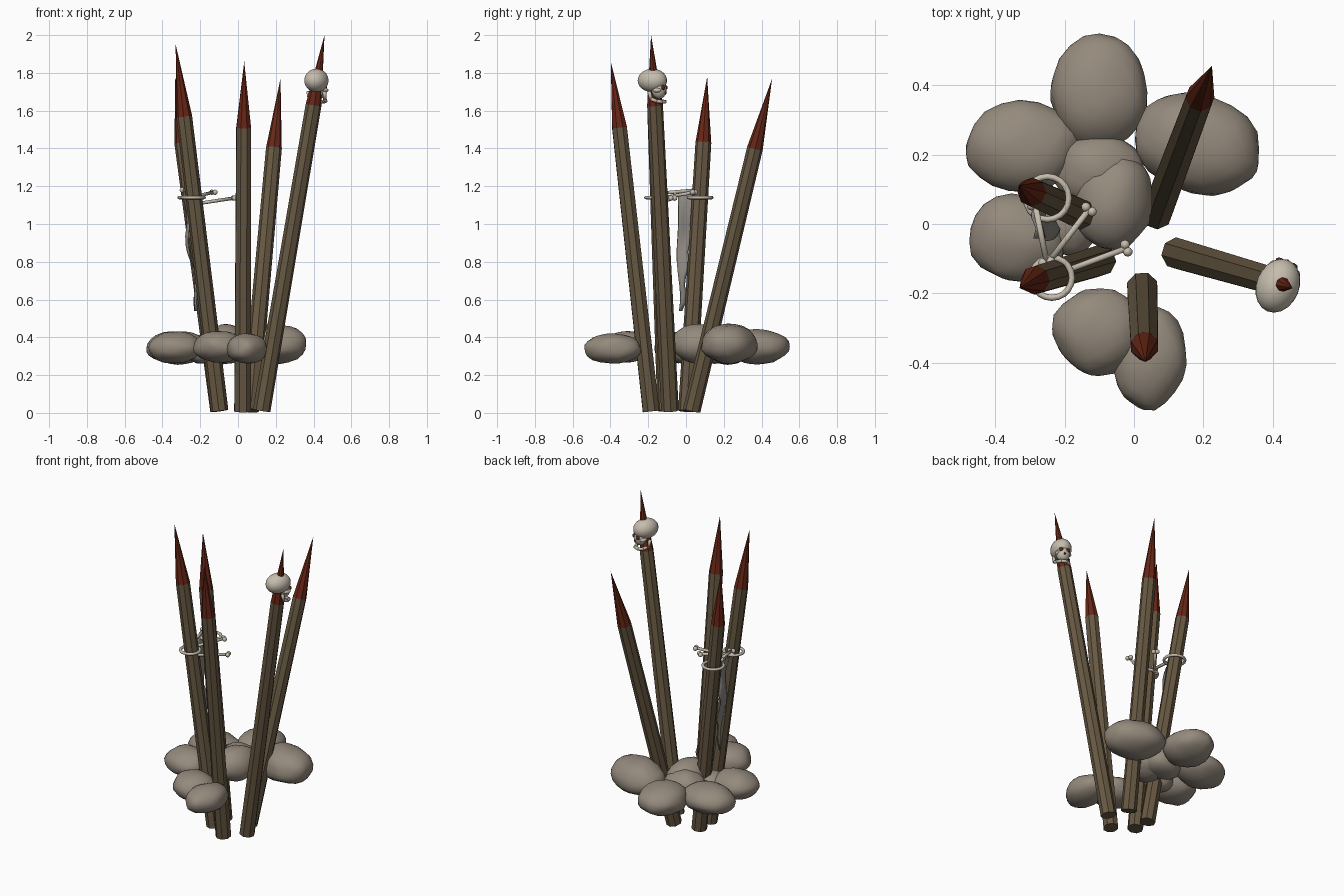
import bpy, bmesh, math
from mathutils import Vector, Matrix, noise

if "Cube" in bpy.data.objects:
    bpy.data.objects.remove(bpy.data.objects["Cube"])


def mat(name, rgb):
    m = bpy.data.materials.new(name)
    m.diffuse_color = (*rgb, 1)
    m.use_nodes = True
    m.node_tree.nodes["Principled BSDF"].inputs["Base Color"].default_value = m.diffuse_color
    return m


WOOD = mat("wood", (0.135, 0.098, 0.055))
BLOOD = mat("dark red tip", (0.14, 0.02, 0.008))
STONE = mat("stone", (0.30, 0.255, 0.205))
BONE = mat("bone", (0.56, 0.51, 0.42))
CLOTH = mat("torn cloth", (0.26, 0.24, 0.21))
SOCKET = mat("eye socket", (0.09, 0.025, 0.015))


def finish(bm, name, mats, smooth=True):
    bmesh.ops.recalc_face_normals(bm, faces=bm.faces)
    me = bpy.data.meshes.new(name)
    bm.to_mesh(me)
    bm.free()
    for m in mats:
        me.materials.append(m)
    for p in me.polygons:
        p.use_smooth = smooth
    ob = bpy.data.objects.new(name, me)
    bpy.context.collection.objects.link(ob)
    return ob


def add_ball(bm, c, half, seg=16, rings=10):
    bmesh.ops.create_uvsphere(bm, u_segments=seg, v_segments=rings, radius=1,
                              matrix=Matrix.Translation(c) @ Matrix.Diagonal((*half, 1)))


# Sharpened stakes: horizontal rings joined to a point, red above the shoulder
def stake(name, base, shoulder, tip, r0=0.047, r1=0.042, sides=8):
    bm = bmesh.new()
    base, shoulder, tip = Vector(base), Vector(shoulder), Vector(tip)
    rot = (tip - base).to_track_quat('Z', 'Y').to_matrix()
    rings = []
    for c, r in ((base, r0), (shoulder, r1)):
        ring = []
        for i in range(sides):
            a = math.tau * (i + 0.5) / sides
            ring.append(bm.verts.new(c + rot @ Vector((r * math.cos(a), r * math.sin(a), 0))))
        rings.append(ring)
    top = bm.verts.new(tip)
    bm.faces.new(rings[0])
    for i in range(sides):
        j = (i + 1) % sides
        bm.faces.new((rings[0][i], rings[0][j], rings[1][j], rings[1][i]))
        bm.faces.new((rings[1][i], rings[1][j], top)).material_index = 1
    finish(bm, name, (WOOD, BLOOD), smooth=False)


stake("stake_right", (0.125, -0.085, 0.012), (0.40, -0.164, 1.63), (0.458, -0.185, 2.0))
stake("stake_back", (0.065, 0.03, 0.012), (0.19, 0.365, 1.40), (0.225, 0.456, 1.77))
stake("stake_front", (0.024, -0.185, 0.008), (0.03, -0.352, 1.51), (0.033, -0.398, 1.86))
stake("stake_left_back", (-0.10, 0.005, 0.01), (-0.295, 0.092, 1.43), (-0.332, 0.112, 1.78))
stake("stake_left_front", (-0.098, -0.105, 0.012), (-0.285, -0.162, 1.57), (-0.33, -0.185, 1.95))


# Rocks: lumpy flattened spheres
def rock(name, c, half, turn=0, seed=0):
    bm = bmesh.new()
    bmesh.ops.create_icosphere(bm, subdivisions=3, radius=1)
    m = Matrix.Translation(c) @ Matrix.Rotation(math.radians(turn), 4, 'Z') @ Matrix.Diagonal((*half, 1))
    for v in bm.verts:
        n = noise.noise(v.co * 1.4 + Vector((seed * 7.3, seed * 2.1, 0)))
        n += 0.35 * noise.noise(v.co * 3.5 + Vector((0, seed * 5.7, 3)))
        v.co = m @ (v.co * (1 + 0.09 * n))
    finish(bm, name, (STONE,))


rock("rock_back", (-0.10, 0.38, 0.35), (0.142, 0.165, 0.095), 0, 1)
rock("rock_right", (0.185, 0.23, 0.365), (0.185, 0.145, 0.108), -18, 2)
rock("rock_left_back", (-0.32, 0.22, 0.345), (0.168, 0.13, 0.088), 4, 3)
rock("rock_left_front", (-0.335, -0.04, 0.345), (0.142, 0.125, 0.086), -12, 4)
rock("rock_middle", (-0.06, 0.065, 0.365), (0.115, 0.14, 0.105), -10, 5)
rock("rock_middle_back", (-0.10, 0.15, 0.35), (0.135, 0.11, 0.09), 0, 6)
rock("rock_middle_left", (-0.19, 0.0, 0.33), (0.09, 0.09, 0.07), 0, 9)
rock("rock_front", (-0.10, -0.31, 0.35), (0.135, 0.125, 0.085), -20, 7)
rock("rock_front_low", (0.048, -0.39, 0.34), (0.105, 0.15, 0.082), -8, 8)


# Bone rings hanging on the two left stakes
def ring(name, c, major, minor=0.009, n=20, k=8):
    bm = bmesh.new()
    grid = []
    for i in range(n):
        a = math.tau * i / n
        row = []
        for j in range(k):
            b = math.tau * j / k
            r = major + minor * math.cos(b)
            row.append(bm.verts.new(Vector(c) + Vector((r * math.cos(a), r * math.sin(a), minor * math.sin(b)))))
        grid.append(row)
    for i in range(n):
        for j in range(k):
            i2, j2 = (i + 1) % n, (j + 1) % k
            bm.faces.new((grid[i][j], grid[i2][j], grid[i2][j2], grid[i][j2]))
    finish(bm, name, (BONE,))


ring("bone_ring_back", (-0.25, 0.075, 1.14), 0.062)
ring("bone_ring_front", (-0.237, -0.155, 1.14), 0.058)


# Loose bones: shaft with two knobs at each end
def bone(name, a, b, r=0.009):
    bm = bmesh.new()
    a, b = Vector(a), Vector(b)
    d = b - a
    m = Matrix.Translation((a + b) / 2) @ d.to_track_quat('Z', 'Y').to_matrix().to_4x4()
    bmesh.ops.create_cone(bm, cap_ends=True, segments=10, radius1=r, radius2=r, depth=d.length, matrix=m)
    side = d.cross(Vector((0, 0, 1))).normalized() * 0.011
    for p in (a, b):
        for s in (-1, 1):
            add_ball(bm, p + side * s, (0.014,) * 3, 10, 8)
    finish(bm, name, (BONE,))


bone("bone_upper", (-0.25, -0.115, 1.14), (-0.13, 0.042, 1.168))
bone("bone_lower", (-0.235, -0.15, 1.105), (-0.022, -0.07, 1.137))
bone("bone_side", (-0.285, 0.055, 1.18), (-0.252, -0.11, 1.165))

# Torn cloth strip hanging behind the left back stake
bm = bmesh.new()
rows, steps = [], 14
for i in range(steps + 1):
    t = i / steps
    z = 1.16 - 0.62 * t
    x = -0.285 + 0.075 * t + 0.012 * math.sin(t * 11)
    y0 = -0.042 + 0.012 * math.sin(t * 9) * t
    y1 = 0.05 - 0.06 * t + 0.012 * math.sin(t * 23)
    rows.append([bm.verts.new((x + 0.008 * math.sin(k * 2 + t * 6), y0 + (y1 - y0) * k / 3, z)) for k in range(4)])
for a, b in zip(rows, rows[1:]):
    for k in range(3):
        bm.faces.new((a[k], a[k + 1], b[k + 1], b[k]))
cloth = finish(bm, "cloth_strip", (CLOTH,))
cloth.modifiers.new("thickness", 'SOLIDIFY').thickness = 0.006

# Skull spiked on the right stake, facing the back
place = Matrix.Translation((0.415, -0.178, 1.76)) @ Matrix.Rotation(math.radians(-22), 4, 'Z')
bm = bmesh.new()
add_ball(bm, (0, 0, 0), (0.062, 0.08, 0.062), 20, 14)
add_ball(bm, (0, 0.038, -0.05), (0.042, 0.04, 0.048))
for s in (-1, 1):
    add_ball(bm, (s * 0.036, 0.04, -0.052), (0.014, 0.024, 0.012), 10, 8)
skull = finish(bm, "skull", (BONE,))

# Jaw: horseshoe of short segments
bm = bmesh.new()
add_pts = [(0.046, 0.0, -0.06), (0.044, 0.01, -0.098), (0.036, 0.04, -0.11), (0.018, 0.064, -0.113)]
path = add_pts + [(-x, y, z) for x, y, z in reversed(add_pts)]
for p, q in zip(path, path[1:]):
    p, q = Vector(p), Vector(q)
    m = Matrix.Translation((p + q) / 2) @ (q - p).to_track_quat('Z', 'Y').to_matrix().to_4x4()
    bmesh.ops.create_cone(bm, cap_ends=True, segments=8, radius1=0.010, radius2=0.010,
                          depth=(q - p).length + 0.004, matrix=m)
jaw = finish(bm, "jaw", (BONE,))

# Eye sockets and nose hole
bm = bmesh.new()
for s in (-1, 1):
    add_ball(bm, (s * 0.02, 0.069, -0.038), (0.014, 0.009, 0.013), 12, 8)
add_ball(bm, (0, 0.075, -0.065), (0.006, 0.006, 0.009), 8, 6)
holes = finish(bm, "skull_holes", (SOCKET,))
for ob in (skull, jaw, holes):
    ob.matrix_world = place
